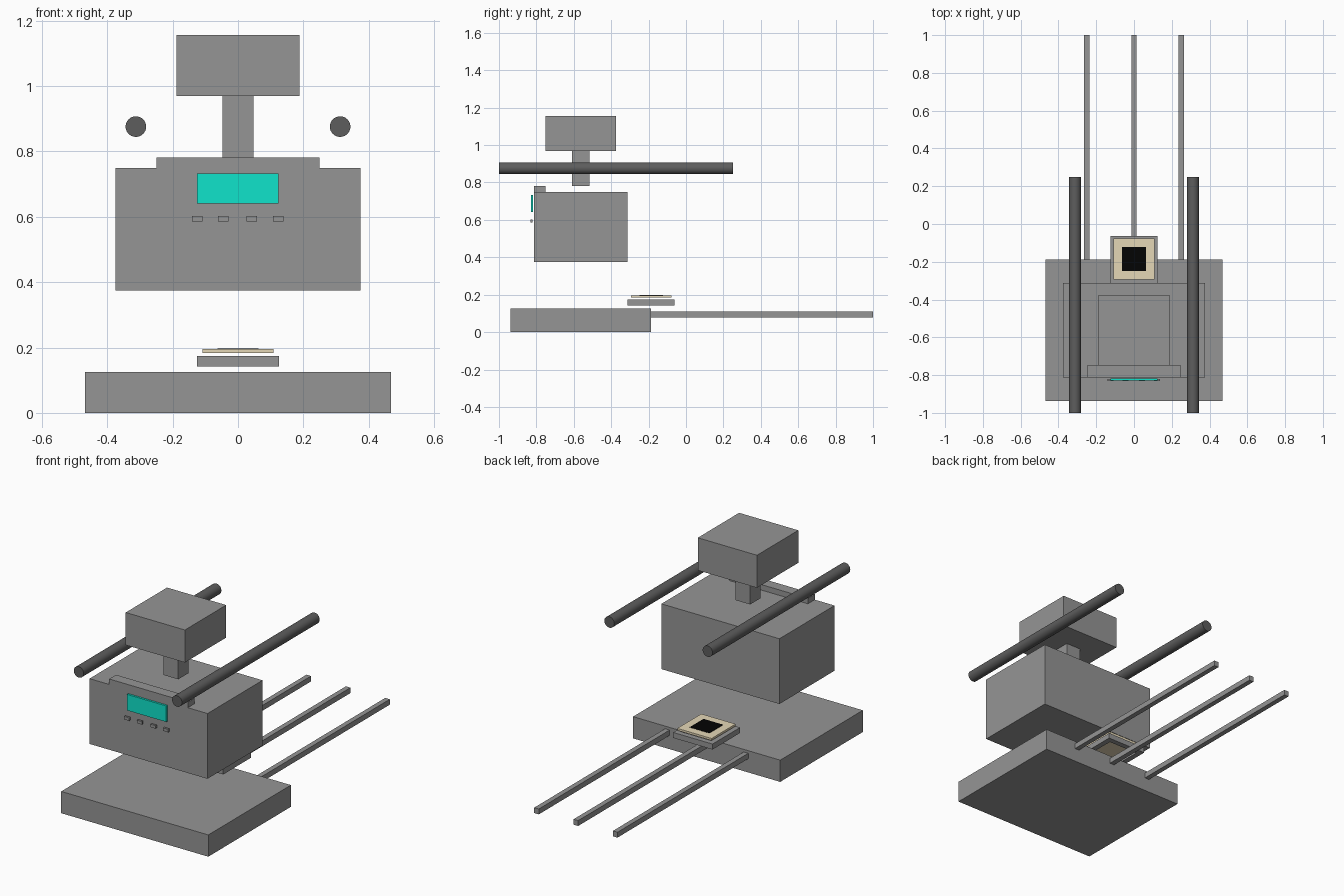
import bpy, bmesh, math

if "Cube" in bpy.data.objects:
    bpy.data.objects.remove(bpy.data.objects["Cube"])


def material(name, rgb):
    m = bpy.data.materials.new(name)
    m.diffuse_color = (*rgb, 1)
    m.use_nodes = True
    m.node_tree.nodes["Principled BSDF"].inputs["Base Color"].default_value = m.diffuse_color
    return m


grey = material("grey", (0.30, 0.30, 0.30))
dark = material("dark_grey", (0.11, 0.11, 0.11))
teal = material("teal", (0.005, 0.77, 0.60))
beige = material("beige", (0.78, 0.68, 0.47))
black = material("black", (0.001, 0.001, 0.001))


def finish(name, bm, mat):
    bmesh.ops.recalc_face_normals(bm, faces=bm.faces)
    me = bpy.data.meshes.new(name)
    bm.to_mesh(me)
    bm.free()
    ob = bpy.data.objects.new(name, me)
    bpy.context.collection.objects.link(ob)
    me.materials.append(mat)
    return ob


def box(name, x, y, z, mat=grey):
    """Box from (min, max) ranges."""
    bm = bmesh.new()
    bmesh.ops.create_cube(bm, size=1)
    for v in bm.verts:
        for i, (a, b) in enumerate((x, y, z)):
            v.co[i] = a if v.co[i] < 0 else b
    return finish(name, bm, mat)


def square_ring(name, cy, outer, inner, z, mat=grey):
    """Square frame with an open centre."""
    bm = bmesh.new()
    corners = [(-1, -1), (1, -1), (1, 1), (-1, 1)]
    loops = [[bm.verts.new((sx * r, cy + sy * r, h)) for sx, sy in corners]
             for r, h in ((outer, z[0]), (outer, z[1]), (inner, z[1]), (inner, z[0]))]
    for k in range(4):
        a, b = loops[k], loops[(k + 1) % 4]
        for i in range(4):
            j = (i + 1) % 4
            bm.faces.new((a[i], a[j], b[j], b[i]))
    return finish(name, bm, mat)


# Base slab and the three rear bars
box("base", (-.4675, .4675), (-.9375, -.1875), (0, .125))
for x in (-.25, 0, .25):
    box("rear_bar", (x - .0145, x + .0145), (-.1875, 1), (.079, .11))

# Main body with front ridge, neck and head
box("body", (-.375, .375), (-.8125, -.3125), (.375, .75))
box("top_ridge", (-.25, .25), (-.8125, -.75), (.75, .7815))
box("neck", (-.047, .047), (-.61, -.516), (.7815, .969))
box("head", (-.1885, .1875), (-.75, -.375), (.969, 1.156))

# Display and buttons on the front
box("display", (-.1255, .1245), (-.8295, -.8175), (.641, .733), teal)
for x in (-.125, -.0445, .0425, .1225):
    box("button", (x - .016, x + .016), (-.832, -.82), (.586, .603))

# Side rails
for x in (-.3125, .3125):
    bm = bmesh.new()
    bmesh.ops.create_cone(bm, cap_ends=True, segments=32,
                          radius1=.0315, radius2=.0315, depth=1.25)
    for v in bm.verts:
        px, py, pz = v.co
        v.co = (x + px, pz - .375, .876 + py)
    rail = finish("side_rail", bm, dark)
    bpy.ops.object.select_all(action='DESELECT')
    rail.select_set(True)
    bpy.context.view_layer.objects.active = rail
    bpy.ops.object.shade_smooth_by_angle(angle=math.radians(40))

# Sensor: open frame, beige plate and black window on top
square_ring("sensor_frame", -.1875, .125, .094, (.142, .1735))
box("sensor_plate", (-.109, .109), (-.2945, -.0765), (.184, .196), beige)
box("sensor_window", (-.0625, .0625), (-.248, -.123), (.195, .1975), black)
